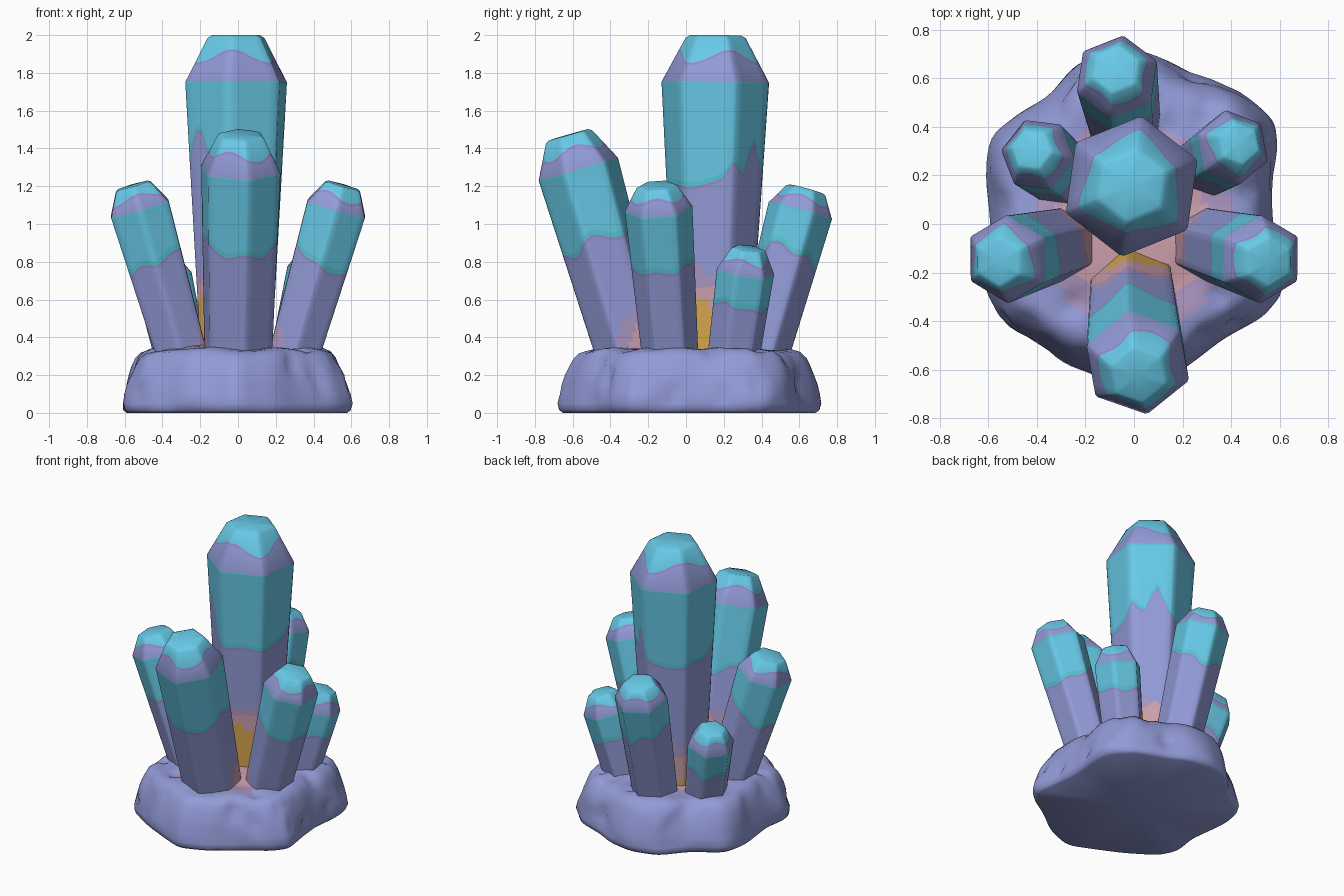
import bpy, bmesh, math, random
from mathutils import Vector, noise

if "Cube" in bpy.data.objects:
    bpy.data.objects.remove(bpy.data.objects["Cube"])

random.seed(4)
CORE = Vector((0, 0, 0.33))        # glowing centre of the cluster


def linear(c):
    c /= 255
    return c / 12.92 if c <= 0.04045 else ((c + 0.055) / 1.055) ** 2.4


def material(name, r, g, b):
    m = bpy.data.materials.new(name)
    m.diffuse_color = (linear(r), linear(g), linear(b), 1)
    m.use_nodes = True
    m.node_tree.nodes["Principled BSDF"].inputs["Base Color"].default_value = m.diffuse_color
    return m


MATS = [material("periwinkle", 146, 155, 215),
        material("sky_teal", 104, 203, 233),
        material("turquoise", 86, 198, 212),
        material("mauve", 152, 136, 200),
        material("dusky_pink", 172, 150, 192),
        material("salmon", 205, 160, 172),
        material("gold", 216, 167, 78)]
PERI, TEAL, TURQ, MAUVE, DUSKY, SALMON, GOLD = range(7)


def glow(p, limits):
    """Warm colours close to the core, periwinkle elsewhere."""
    d = (p - CORE).length + 0.03 * noise.noise(p * 7)
    for limit, m in zip(limits, (GOLD, SALMON, DUSKY)):
        if d < limit:
            return m
    return PERI


def build(name, rings, bottom, top, pick, angle):
    """Loft closed rings, cap with a fan; pick(band, centre) gives the colour."""
    bm = bmesh.new()
    rows = [[bm.verts.new(p) for p in ring] for ring in rings]
    n = len(rows[0])
    for i in range(len(rows) - 1):
        for j in range(n):
            k = (j + 1) % n
            f = bm.faces.new((rows[i][j], rows[i][k], rows[i + 1][k], rows[i + 1][j]))
            f.material_index = pick(i, f.calc_center_median())
    lo, hi = bm.verts.new(bottom), bm.verts.new(top)
    for j in range(n):
        k = (j + 1) % n
        bm.faces.new((lo, rows[0][k], rows[0][j]))
        f = bm.faces.new((hi, rows[-1][j], rows[-1][k]))
        f.material_index = pick(len(rows) - 1, f.calc_center_median())
    me = bpy.data.meshes.new(name)
    bm.to_mesh(me)
    bm.free()
    for m in MATS:
        me.materials.append(m)
    ob = bpy.data.objects.new(name, me)
    bpy.context.collection.objects.link(ob)
    bpy.context.view_layer.objects.active = ob
    ob.select_set(True)
    bpy.ops.object.shade_smooth_by_angle(angle=math.radians(angle))
    ob.select_set(False)


def crystal(name, base, shoulder, r0, r1, r2, cap, turn, teal, amp, phase,
            lean=0, bumps=(), limits=(0, 0.25, 0.31)):
    """Flared six-sided shaft with a tapered tip; lean and bumps shift the teal edge."""
    base, shoulder = Vector(base), Vector(shoulder)
    axis = shoulder - base
    H = axis.length
    axis.normalize()
    rot = Vector((0, 0, 1)).rotation_difference(axis)
    inward = Vector((-shoulder.x, -shoulder.y, 0)).normalized()

    # unit hexagon outline with narrow chamfered corners
    outline = []
    for s in range(6):
        a, b = (Vector((math.cos(t), math.sin(t), 0)) for t in
                (math.radians(turn + 60 * s), math.radians(turn + 60 * s + 60)))
        outline += [a.lerp(b, t) for t in (0.04, 0.2, 0.35, 0.5, 0.65, 0.8, 0.96)]

    def place(u, h, scale=1):
        r = r0 + (r1 - r0) * h / H if h <= H else r1 + (r2 - r1) * (h - H) / cap
        return base + rot @ (u * r * scale + Vector((0, 0, h)))

    # wavy colour edges on the shaft and on the tip
    edge, tip = [], []
    for u in outline:
        t = math.atan2(u.y, u.x)
        w = 0.6 * math.sin(2 * t + phase) + 0.4 * math.sin(5 * t + 2 * phase)
        e = H - teal + amp * w + lean * u.dot(inward)
        for centre, height, width in bumps:
            d = (math.degrees(t) - centre + 180) % 360 - 180
            e += height * math.exp(-(d / width) ** 2)
        edge.append(e)
        tip.append(H + cap * (0.55 + 0.14 * math.sin(3 * t + phase)))
    rings = [[place(u, e * k / 16) for u, e in zip(outline, edge)] for k in range(17)]
    rings += [[place(u, e + d) for u, e in zip(outline, edge)] for d in (0.014, 0.04)]
    rings += [[place(u, h) for u in outline] for h in (H - 0.012, H)]
    rings += [[place(u, e + d) for u, e in zip(outline, tip)] for d in (-0.012, 0)]
    rings += [[place(u, H + cap * 0.94) for u in outline],
              [place(u, H + cap, 0.88) for u in outline]]
    bands = [MAUVE, TURQ, TEAL, TURQ, PERI, MAUVE, TEAL, TEAL, TEAL]
    build(name, rings, base, place(Vector(), H + cap),
          lambda i, c: glow(c, limits) if i < 16 else bands[i - 16], 50)


# crystals: base, shoulder, radii, tip height, turn, teal length, wave
crystal("main_crystal", (-0.01, 0.14, 0.25), (-0.01, 0.155, 1.75),
        0.20, 0.292, 0.155, 0.25, 22, 0.55, 0.025, 0.35,
        bumps=((217, 0.28, 16), (60, 0.22, 14), (25, 0.1, 10)), limits=(0.32, 0.40, 0.45))
crystal("front_crystal", (0, -0.27, 0.25), (0.015, -0.57, 1.29),
        0.19, 0.225, 0.125, 0.19, 40, 0.42, 0.06, 1.2, limits=(0.24, 0.34, 0.40))
for side, s in (("left", -1), ("right", 1)):
    crystal(side + "_crystal", (0.28 * s, -0.08, 0.25), (0.52 * s, -0.145, 1.08),
            0.15, 0.183, 0.105, 0.13, 30, 0.29, 0.03, 0.8 + s, lean=0.06)
crystal("back_crystal", (-0.03, 0.38, 0.25), (-0.07, 0.605, 1.07),
        0.15, 0.178, 0.105, 0.12, 22, 0.25, 0.05, 2.0)
crystal("back_left_crystal", (-0.29, 0.20, 0.25), (-0.395, 0.285, 0.71),
        0.14, 0.157, 0.09, 0.12, 52, 0.19, 0.03, 0.5)
crystal("back_right_crystal", (0.29, 0.245, 0.25), (0.405, 0.315, 0.75),
        0.14, 0.157, 0.09, 0.125, 40, 0.19, 0.025, 2.6)

# rock base: irregular outline, rounded shoulder, dents on sides and top
OUTLINE = [(-0.62, 0.2), (-0.58, 0.38), (-0.38, 0.5), (-0.24, 0.67), (-0.05, 0.72),
           (0.12, 0.69), (0.25, 0.62), (0.45, 0.55), (0.57, 0.42), (0.585, 0.3),
           (0.56, 0.1), (0.58, -0.1), (0.61, -0.28), (0.53, -0.38), (0.38, -0.47),
           (0.2, -0.61), (0.0, -0.69), (-0.16, -0.62), (-0.35, -0.53),
           (-0.55, -0.4), (-0.61, -0.28), (-0.58, -0.1)]
PROFILE = [(0.96, 0), (0.99, 0.015), (1.0, 0.05), (0.985, 0.1), (0.97, 0.15),
           (0.945, 0.2), (0.915, 0.25), (0.885, 0.29), (0.84, 0.32), (0.78, 0.333),
           (0.72, 0.337), (0.66, 0.339), (0.6, 0.341), (0.54, 0.343), (0.48, 0.345),
           (0.4, 0.347), (0.3, 0.35), (0.15, 0.35)]
pts = [Vector((x, y, 0)) for x, y in OUTLINE]
loop = [a.lerp(b, k / 6) for a, b in zip(pts, pts[1:] + pts[:1]) for k in range(6)]
for _ in range(3):                 # soften the outline corners
    n = len(loop)
    loop = [(loop[i - 1] + 2 * loop[i] + loop[(i + 1) % n]) / 4 for i in range(n)]
if sum(a.cross(b).z for a, b in zip(pts, pts[1:] + pts[:1])) < 0:
    loop.reverse()

dents = []
for i in range(36):
    p = random.choice(loop)
    s, z = random.choice(PROFILE[3:13])
    dents.append((Vector((p.x * s, p.y * s, z)), random.uniform(0.05, 0.085)))


def weather(p, s):
    """Noise and dents, blending from sideways on the walls to downwards on top."""
    if p.z < 0.02:
        return p
    side = min(1, max(0, (s - 0.75) / 0.17))
    push = Vector((-p.x, -p.y, 0)).normalized() * side + Vector((0, 0, side - 1))
    depth = 0.022 * noise.noise(p * 5)
    for c, r in dents:
        d = (p - c).length / r
        if d < 1:
            depth += 0.024 * (1 - d * d) ** 2
    return p + push * min(depth, 0.035)


rock = [[weather(Vector((p.x * s, p.y * s, z)), s) for p in loop] for s, z in PROFILE]
build("rock_base", rock, (0, 0, 0), (0, 0, 0.35),
      lambda i, c: glow(c, (0, 0.33, 0.42)) if c.z > 0.27 else PERI, 70)
